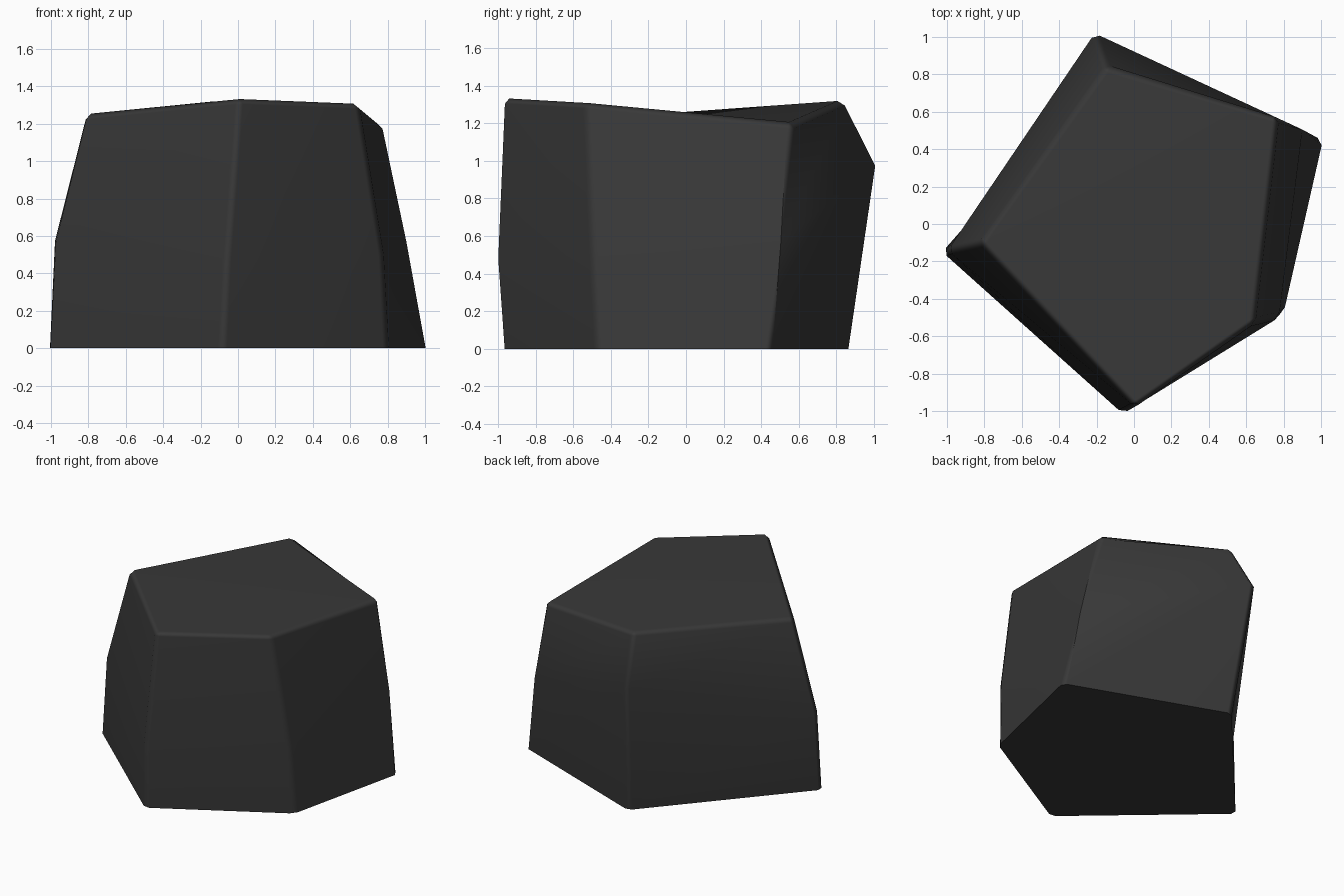
import bpy
import bmesh

cube = bpy.data.objects.get("Cube")
if cube:
    bpy.data.objects.remove(cube, do_unlink=True)

# Dark stone colour
stone = bpy.data.materials.new("dark_stone")
stone.use_nodes = True
colour = (0.04, 0.04, 0.04, 1)
stone.diffuse_color = colour
shader = next(n for n in stone.node_tree.nodes if n.type == "BSDF_PRINCIPLED")
shader.inputs["Base Color"].default_value = colour
shader.inputs["Roughness"].default_value = 0.9

# Five corner edges of the boulder, each as base, waist and rim points
corners = {
    "right_front": [(.80, -.475, 0), (.775, -.50, .50), (.645, -.53, 1.31)],
    "right_back": [(1.01, .45, 0), (.90, .505, .57), (.77, .57, 1.20)],
    "back": [(-.13, .875, 0), (-.21, 1.02, .98), (-.15, .84, 1.325)],
    "left": [(-1.025, -.15, 0), (-.995, -.14, .57), (-.825, -.10, 1.25)],
    "front": [(-.085, -.98, 0), (-.06, -1.015, .48), (.005, -.98, 1.335)],
}

# Stone body: side strips between neighbouring corners, plus base and top
bm = bmesh.new()
columns = [[bm.verts.new(p) for p in path] for path in corners.values()]
for i, column in enumerate(columns):
    after = columns[(i + 1) % len(columns)]
    for low in range(len(column) - 1):
        bm.faces.new((column[low], after[low], after[low + 1], column[low + 1]))
base = bm.faces.new([c[0] for c in reversed(columns)])
top = bm.faces.new([c[-1] for c in columns])

# Chipped edges: narrow chamfers on the corner edges and the top rim
chipped = set(top.edges)
for column in columns:
    for low, high in zip(column, column[1:]):
        chipped.add(bm.edges.get((low, high)))
bmesh.ops.bevel(bm, geom=list(chipped), offset=.03, offset_type="OFFSET",
                segments=1, profile=.5, affect="EDGES", clamp_overlap=True)
bmesh.ops.recalc_face_normals(bm, faces=bm.faces)

mesh = bpy.data.meshes.new("boulder")
bm.to_mesh(mesh)
bm.free()
mesh.materials.append(stone)
boulder = bpy.data.objects.new("boulder", mesh)
bpy.context.collection.objects.link(boulder)

# Soft shading over the chamfers, following the large faces
bpy.ops.object.select_all(action="DESELECT")
boulder.select_set(True)
bpy.context.view_layer.objects.active = boulder
bpy.ops.object.shade_smooth_by_angle(angle=.9)
weighted = boulder.modifiers.new("face_weighted_shading", "WEIGHTED_NORMAL")
weighted.keep_sharp = True
